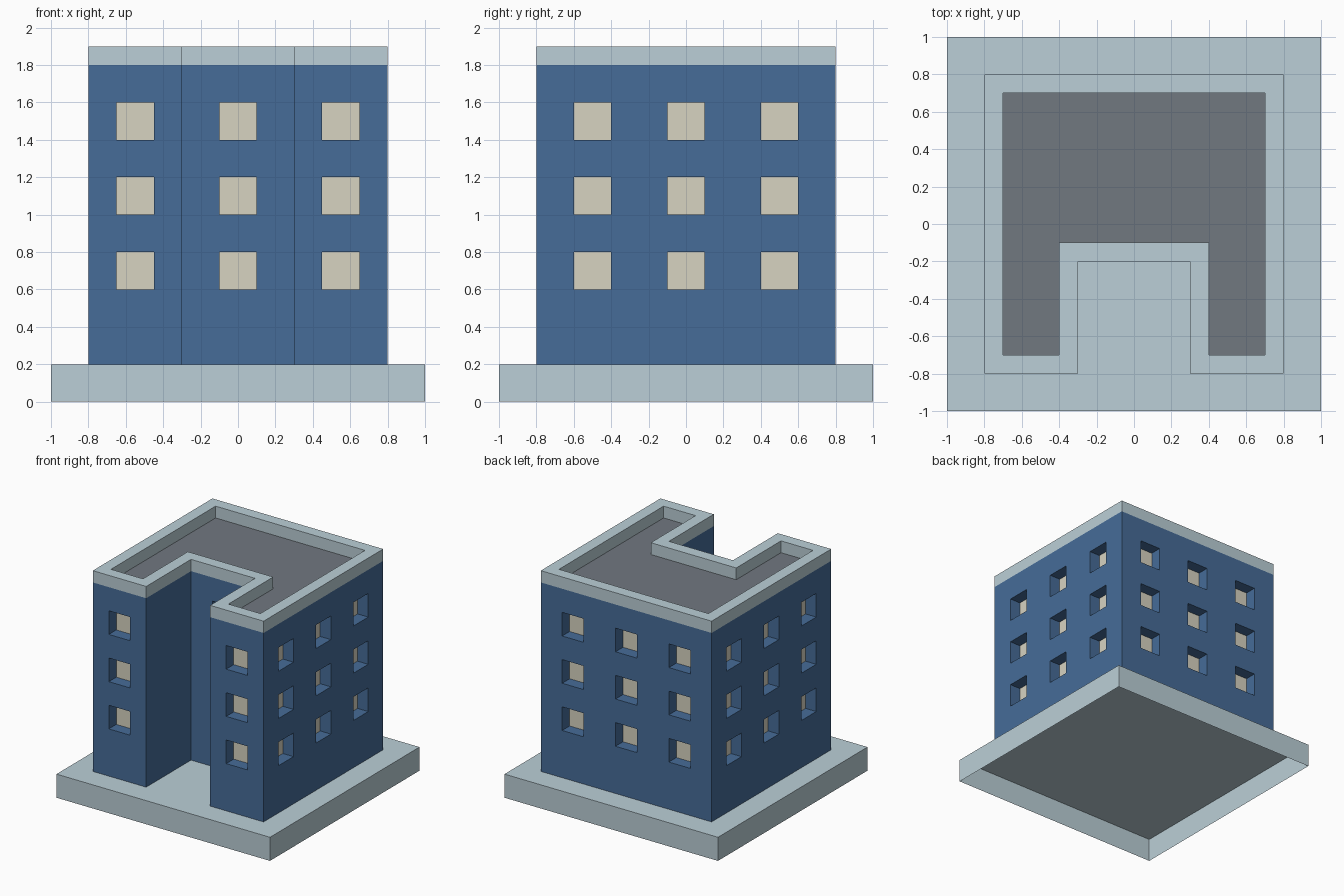
import bpy, bmesh
from mathutils import Vector

if "Cube" in bpy.data.objects:
    bpy.data.objects.remove(bpy.data.objects["Cube"])


def material(name, rgb):
    def linear(c):
        c /= 255
        return c / 12.92 if c <= 0.04045 else ((c + 0.055) / 1.055) ** 2.4
    m = bpy.data.materials.new(name)
    m.diffuse_color = (*[linear(c) for c in rgb], 1)
    m.use_nodes = True
    m.node_tree.nodes["Principled BSDF"].inputs["Base Color"].default_value = m.diffuse_color
    return m


BLUE = material("blue_wall", (70, 108, 152))
TRIM = material("pale_concrete", (187, 207, 215))
ROOF = material("grey_roof", (113, 120, 128))
PANE = material("cream_window", (215, 211, 193))


def make_object(name, bm, mats):
    mesh = bpy.data.meshes.new(name)
    bm.to_mesh(mesh)
    bm.free()
    for m in mats:
        mesh.materials.append(m)
    ob = bpy.data.objects.new(name, mesh)
    bpy.context.collection.objects.link(ob)
    return ob


def footprint(inset):
    """U-shaped outline, counter-clockwise, pulled inwards by inset."""
    o, n, b = 0.8 - inset, 0.3 + inset, -0.2 + inset
    half = [(n, b), (n, -o), (o, -o), (o, o)]
    return half + [(-x, y) for x, y in reversed(half)]


def ring(bm, pts, z):
    return [bm.verts.new((x, y, z)) for x, y in pts]


def bridge(bm, lower, upper):
    n = len(lower)
    for i in range(n):
        j = (i + 1) % n
        bm.faces.new((lower[i], lower[j], upper[j], upper[i]))


# Ground slab, open underneath
bm = bmesh.new()
square = [(-1, -1), (1, -1), (1, 1), (-1, 1)]
top = ring(bm, square, 0.2)
bridge(bm, ring(bm, square, 0), top)
bm.faces.new(top)
make_object("base_slab", bm, [TRIM])

# Building body: blue walls, grey roof on the upward face
bm = bmesh.new()
low, high = ring(bm, footprint(0), 0.2), ring(bm, footprint(0), 1.8)
bridge(bm, low, high)
bm.faces.new(high).material_index = 1
bm.faces.new(low[::-1]).material_index = 2
body = make_object("building_body", bm, [BLUE, ROOF, TRIM])

# Parapet around the roof
bm = bmesh.new()
rings = [ring(bm, footprint(i), z)
         for i, z in ((0, 1.8), (0, 1.9), (0.1, 1.9), (0.1, 1.8))]
for a, b in zip(rings, rings[1:]):
    bridge(bm, a, b)
make_object("parapet", bm, [TRIM])

# Windows: recess cutters and panes on every wall, three storeys
UP = Vector((0, 0, 1))
WALLS = [  # outward normal, distance from centre, positions along the wall
    (Vector((0, -1, 0)), 0.8, (-0.55, 0.55)),
    (Vector((0, -1, 0)), 0.2, (0,)),
    (Vector((0, 1, 0)), 0.8, (-0.5, 0, 0.5)),
    (Vector((1, 0, 0)), 0.8, (-0.5, 0, 0.5)),
    (Vector((-1, 0, 0)), 0.8, (-0.5, 0, 0.5)),
]
cut, panes = bmesh.new(), bmesh.new()
for normal, dist, spots in WALLS:
    side = UP.cross(normal)

    def window_quad(bm, u, z, depth):
        c = normal * (dist - depth) + side * u + UP * z
        return [bm.verts.new(c + side * 0.1 * a + UP * 0.1 * b)
                for a, b in square]

    for u in spots:
        for z in (0.7, 1.1, 1.5):
            panes.faces.new(window_quad(panes, u, z, 0.1))
            inner = window_quad(cut, u, z, 0.104)
            outer = window_quad(cut, u, z, -0.05)
            bridge(cut, inner, outer)
            cut.faces.new(outer)
            cut.faces.new(inner[::-1])
make_object("window_panes", panes, [PANE])
cutter = make_object("window_cutter", cut, [])
cutter.hide_render = True
cutter.hide_set(True)

mod = body.modifiers.new("window_recesses", 'BOOLEAN')
mod.operation = 'DIFFERENCE'
mod.solver = 'EXACT'
mod.object = cutter
